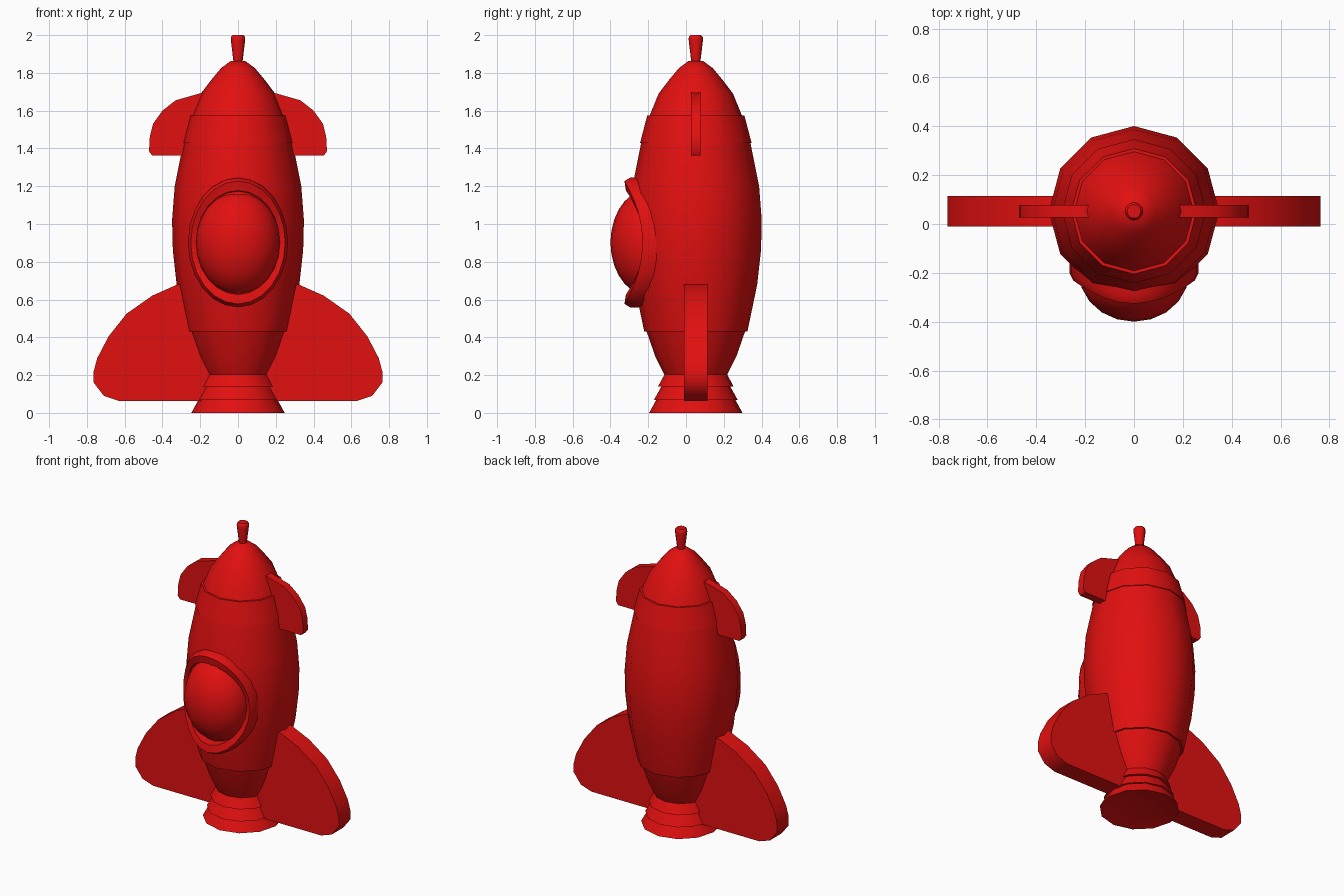
import bpy, bmesh, math
from math import sin, cos, pi

cube = bpy.data.objects.get("Cube")
if cube:
    bpy.data.objects.remove(cube, do_unlink=True)

AXIS_Y = 0.052   # the hull stands slightly behind the centre
SIDES = 12

red = bpy.data.materials.new("red paint")
red.use_nodes = True
red.diffuse_color = (0.76, 0.005, 0.005, 1)
red.node_tree.nodes["Principled BSDF"].inputs["Base Color"].default_value = red.diffuse_color


def finish(name, bm):
    bmesh.ops.recalc_face_normals(bm, faces=bm.faces)
    mesh = bpy.data.meshes.new(name)
    bm.to_mesh(mesh)
    bm.free()
    mesh.materials.append(red)
    obj = bpy.data.objects.new(name, mesh)
    bpy.context.collection.objects.link(obj)
    bpy.ops.object.select_all(action='DESELECT')
    obj.select_set(True)
    bpy.context.view_layer.objects.active = obj
    bpy.ops.object.shade_smooth_by_angle(angle=math.radians(38))
    return obj


def bridge(bm, a, b):
    for i in range(len(a)):
        j = (i + 1) % len(a)
        bm.faces.new((a[i], a[j], b[j], b[i]))


def lathe(name, profile, hollow=0):
    """Turn (radius, z) points round the hull axis; hollow sinks the base."""
    bm = bmesh.new()
    rings = [[bm.verts.new((r * cos(2 * pi * k / SIDES),
                            AXIS_Y + r * sin(2 * pi * k / SIDES), z))
              for k in range(SIDES)] for r, z in profile]
    for low, high in zip(rings, rings[1:]):
        bridge(bm, low, high)
    bm.faces.new(rings[-1])
    if hollow:
        tip = bm.verts.new((0, AXIS_Y, profile[0][1] + hollow))
        for k in range(SIDES):
            bm.faces.new((rings[0][k], rings[0][(k + 1) % SIDES], tip))
    else:
        bm.faces.new(rings[0])
    return finish(name, bm)


def fin(name, outline, thickness, side):
    """Extrude an (x, z) outline along y."""
    bm = bmesh.new()
    front, back = [[bm.verts.new((side * x, AXIS_Y + d * thickness / 2, z))
                    for x, z in outline] for d in (-1, 1)]
    bm.faces.new(front)
    bm.faces.new(back)
    bridge(bm, front, back)
    return finish(name, bm)


# Exhaust nozzle: three stacked flared collars
lathe("nozzle_base", [(0.247, 0), (0.21, 0.068)], hollow=0.06)
lathe("nozzle_middle", [(0.222, 0.068), (0.182, 0.14)])
lathe("nozzle_top", [(0.2, 0.14), (0.165, 0.205)])

# Hull, collar band and nose
lathe("lower_hull", [(0.165, 0.2), (0.215, 0.3), (0.262, 0.435)])
lathe("hull", [(0.273, 0.43), (0.325, 0.68), (0.345, 0.86), (0.349, 1.02),
               (0.335, 1.2), (0.288, 1.435)])
lathe("collar_band", [(0.295, 1.43), (0.257, 1.575)])
lathe("nose_cone", [(0.246, 1.57), (0.197, 1.69), (0.14, 1.765),
                    (0.09, 1.825), (0.04, 1.862)])
lathe("antenna", [(0.023, 1.85), (0.038, 1.975), (0.037, 1.99), (0.028, 2.0)])

# Fins
lower = [(0.14, 0.063), (0.63, 0.063), (0.71, 0.09), (0.764, 0.16),
         (0.764, 0.22), (0.745, 0.29), (0.685, 0.405), (0.59, 0.525),
         (0.455, 0.62), (0.32, 0.68), (0.14, 0.68)]
upper = [(0.15, 1.362), (0.455, 1.362), (0.471, 1.385), (0.467, 1.46),
         (0.45, 1.53), (0.4, 1.6), (0.33, 1.655), (0.19, 1.695), (0.15, 1.695)]
for label, side in (("left", 1), ("right", -1)):
    fin("lower_fin_" + label, lower, 0.124, side)
    fin("upper_fin_" + label, upper, 0.052, side)

# Porthole frame wrapped round the hull
STEPS = 24
bm = bmesh.new()
loops = []
for width, height, depth in ((0.215, 0.265, 0.1), (0.222, 0.275, 0),
                             (0.25, 0.325, -0.008), (0.265, 0.343, 0.022),
                             (0.265, 0.343, 0.085)):
    loops.append([])
    for k in range(STEPS):
        t = 2 * pi * k / STEPS
        y = -0.222 - 0.096 * sin(t) ** 2 + depth
        loops[-1].append(bm.verts.new((width * cos(t), y, 0.902 + height * sin(t))))
for a, b in zip(loops, loops[1:] + loops[:1]):
    bridge(bm, a, b)
finish("porthole_frame", bm)

# Domed porthole glass
bm = bmesh.new()
bmesh.ops.create_uvsphere(bm, u_segments=20, v_segments=14, radius=1)
for v in bm.verts:
    x, y, z = v.co
    v.co = (0.225 * x, -0.2 + 0.2 * y, 0.902 + 0.28 * z)
finish("porthole_dome", bm)
